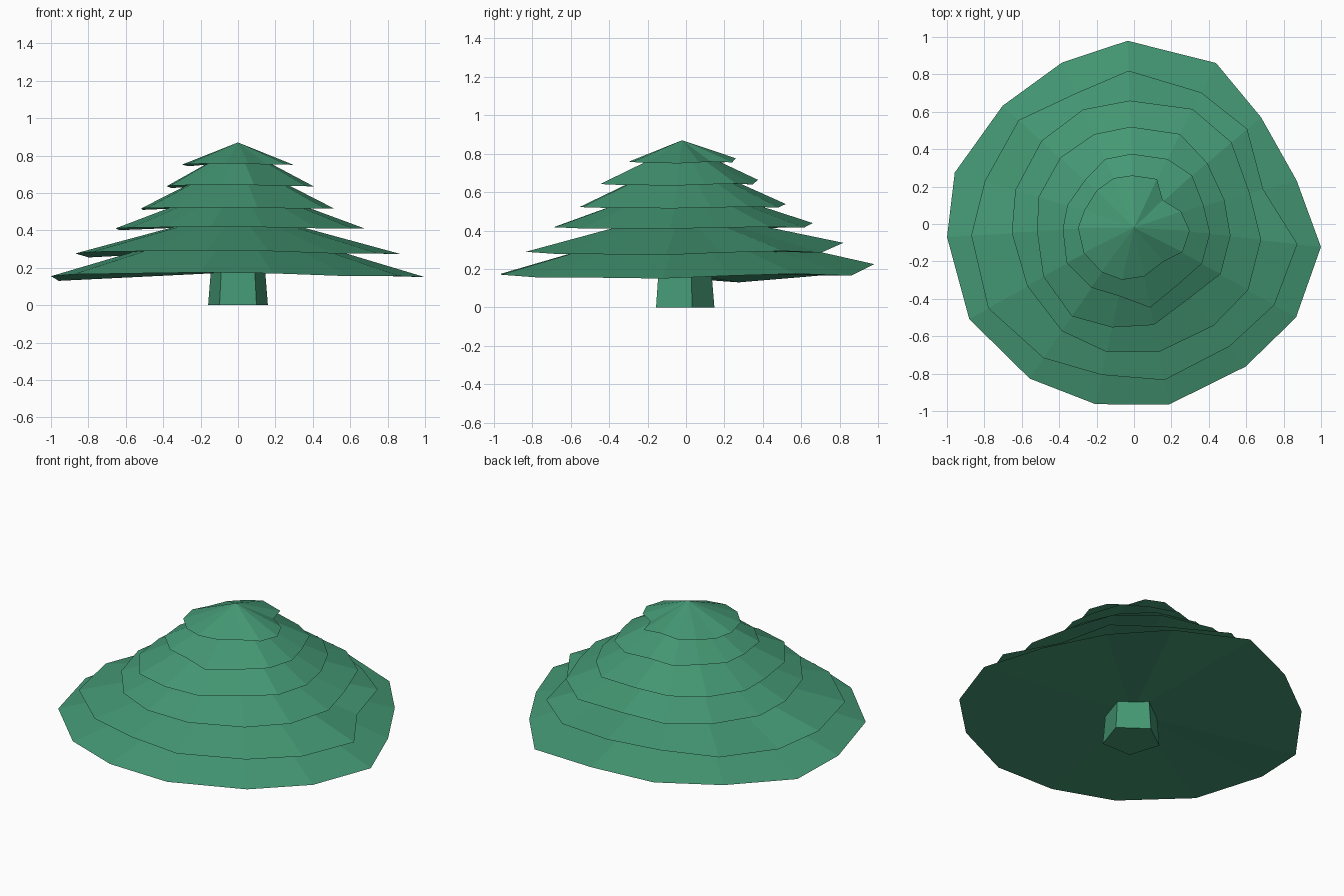
import bpy, bmesh, math

if "Cube" in bpy.data.objects:
    bpy.data.objects.remove(bpy.data.objects["Cube"])

green = bpy.data.materials.new("pine_green")
green.diffuse_color = (0.058, 0.314, 0.175, 1)
green.use_nodes = True
green.node_tree.nodes["Principled BSDF"].inputs["Base Color"].default_value = green.diffuse_color

CY = -0.02  # tree axis sits slightly forward

# Shared rim directions (degrees) and the droop of the rim in each direction
ANGLES = [92, 63, 40, 15, -7, -30, -52, -79, -102, -124, -150, -176, -196, -222, -246]
DROOP = [.06, 0, .01, 0, -.015, -.01, -.01, .005, .01, .005, 0, -.01, -.035, -.005, .015]

# name, rim height, apex height, droop strength, rim radius per direction
TIERS = [
    ("branch_tier_1", .165, .45, 1.0,
     [.98, .966, .887, .90, 1.007, 1.0, .968, .983, .985, .997, 1.017, 1.002, .997, .945, .945]),
    ("branch_tier_2", .285, .51, .85,
     [.82, .79, .79, .715, .88, .866, .83, .85, .825, .865, .90, .872, .83, .83, .765]),
    ("branch_tier_3", .415, .66, .4,
     [.66, .69, .68, .64, .685, .705, .69, .697, .70, .69, .66, .655, .66, .665, .67]),
    ("branch_tier_4", .52, .78, .3,
     [.52, .54, .51, .50, .52, .535, .495, .55, .565, .595, .56, .52, .53, .53, .525]),
    ("branch_tier_5", .64, .85, .4,
     [.375, .39, .405, .385, .41, .42, .40, .455, .393, .41, .416, .382, .37, .352, .38]),
    ("branch_tier_6", .755, .87, .35,
     [.26, .27, .20, .26, .30, .30, .255, .285, .305, .31, .31, .30, .275, .268, .268]),
]


def finish(bm, name):
    bmesh.ops.recalc_face_normals(bm, faces=bm.faces)
    mesh = bpy.data.meshes.new(name)
    bm.to_mesh(mesh)
    bm.free()
    mesh.materials.append(green)
    obj = bpy.data.objects.new(name, mesh)
    bpy.context.collection.objects.link(obj)


# Branch tiers: irregular cones with nearly flat undersides
for name, rim_z, apex_z, strength, radii in TIERS:
    bm = bmesh.new()
    rim = [bm.verts.new((r * math.cos(math.radians(a)), r * math.sin(math.radians(a)),
                         rim_z + strength * d))
           for a, r, d in zip(ANGLES, radii, DROOP)]
    apex = bm.verts.new((0, CY, apex_z))
    under = bm.verts.new((0, CY, rim_z + .012))
    for a, b in zip(rim, rim[1:] + rim[:1]):
        bm.faces.new((a, b, apex))
        bm.faces.new((b, a, under))
    finish(bm, name)

# Trunk: tapered five-sided post, flat side to the front
bm = bmesh.new()
rings = []
for z, r in ((0, .168), (.25, .147)):
    rings.append([bm.verts.new((r * math.cos(math.radians(90 + 72 * i)),
                                CY + r * math.sin(math.radians(90 + 72 * i)), z))
                  for i in range(5)])
low, high = rings
for i in range(5):
    j = (i + 1) % 5
    bm.faces.new((low[i], low[j], high[j], high[i]))
bm.faces.new(low)
bm.faces.new(high)
finish(bm, "trunk")
